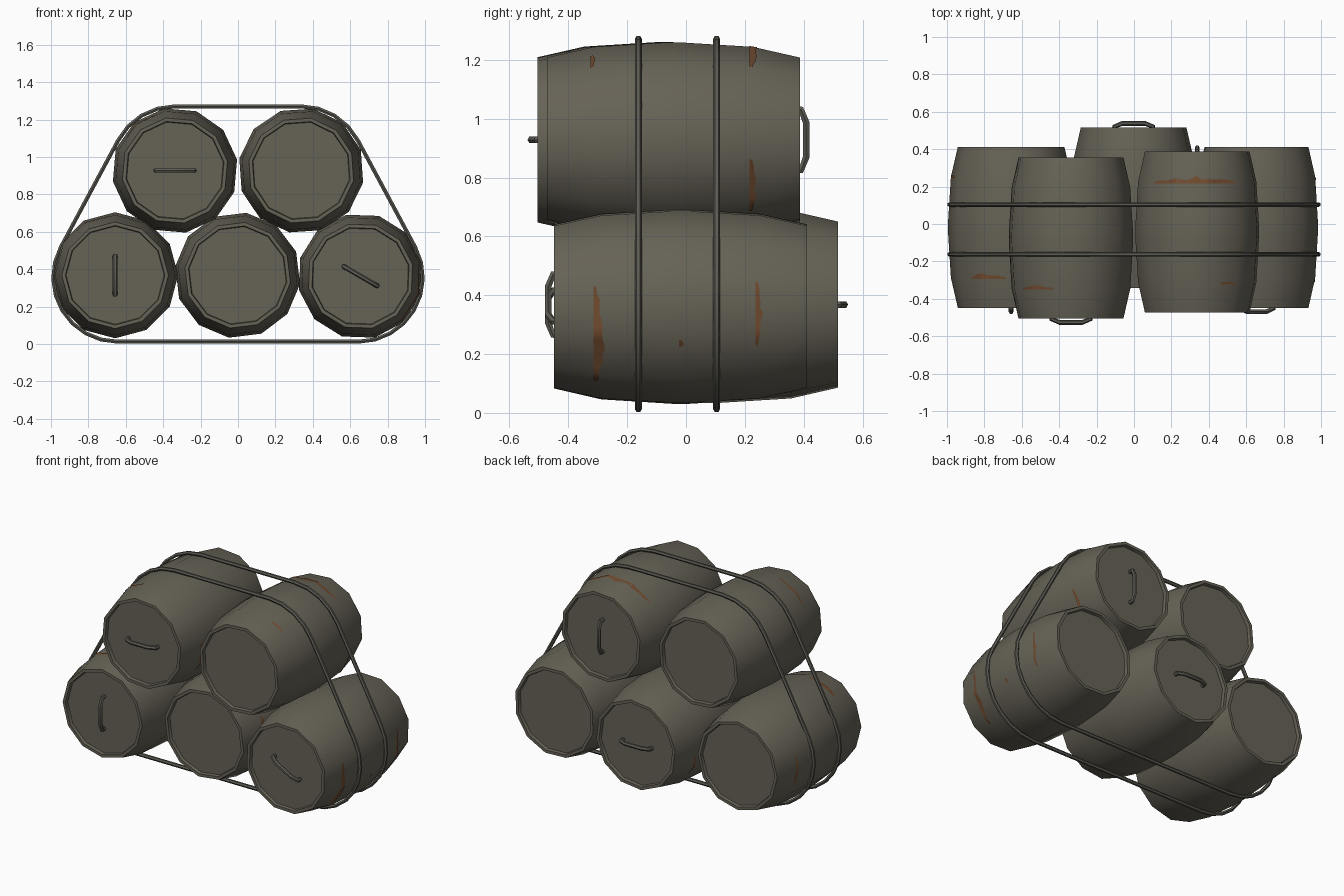
import bpy, bmesh, math, random
from math import sin, cos, radians, pi

if "Cube" in bpy.data.objects:
    bpy.data.objects.remove(bpy.data.objects["Cube"])

random.seed(4)
SIDES = 12
HALF = 0.43
# outer barrel profile: (offset along the barrel, radius)
PROFILE = [(-0.43, 0.285), (-0.27, 0.322), (-0.03, 0.337), (0.03, 0.337), (0.27, 0.322), (0.43, 0.285)]


def material(name, rgb):
    m = bpy.data.materials.new(name)
    m.diffuse_color = (*rgb, 1)
    m.use_nodes = True
    m.node_tree.nodes["Principled BSDF"].inputs["Base Color"].default_value = m.diffuse_color
    return m


BODY = material("drab olive metal", (0.132, 0.122, 0.093))
STEEL = material("dull grey metal", (0.105, 0.102, 0.085))
RUST = material("rust brown", (0.165, 0.070, 0.028))


def finish(bm, name, mat, smooth=35):
    bmesh.ops.recalc_face_normals(bm, faces=bm.faces)
    me = bpy.data.meshes.new(name)
    bm.to_mesh(me)
    bm.free()
    ob = bpy.data.objects.new(name, me)
    bpy.context.collection.objects.link(ob)
    me.materials.append(mat)
    bpy.ops.object.select_all(action='DESELECT')
    ob.select_set(True)
    bpy.context.view_layer.objects.active = ob
    bpy.ops.object.shade_smooth_by_angle(angle=radians(smooth))
    return ob


def barrel(name, x, y, z, phase):
    # bulging shell with a raised rim and a sunken lid at both ends
    inner = [(HALF, 0.266), (HALF - 0.02, 0.262)]
    prof = [(-o, r) for o, r in reversed(inner)] + PROFILE + inner
    bm = bmesh.new()
    rings = []
    for o, r in prof:
        rings.append([bm.verts.new((x + r * cos(radians(phase) + 2 * pi * i / SIDES), y + o,
                                    z + r * sin(radians(phase) + 2 * pi * i / SIDES)))
                      for i in range(SIDES)])
    for a, b in zip(rings, rings[1:]):
        for i in range(SIDES):
            j = (i + 1) % SIDES
            bm.faces.new((a[i], a[j], b[j], b[i]))
    bm.faces.new(rings[0])
    bm.faces.new(rings[-1])
    finish(bm, name, BODY)


def tube(name, pts, radius, closed, mat):
    cu = bpy.data.curves.new(name, 'CURVE')
    cu.dimensions = '3D'
    cu.bevel_depth = radius
    cu.bevel_resolution = 1
    cu.use_fill_caps = True
    sp = cu.splines.new('POLY')
    sp.points.add(len(pts) - 1)
    for p, c in zip(sp.points, pts):
        p.co = (*c, 1)
    sp.use_cyclic_u = closed
    ob = bpy.data.objects.new(name, cu)
    bpy.context.collection.objects.link(ob)
    bpy.ops.object.select_all(action='DESELECT')
    ob.select_set(True)
    bpy.context.view_layer.objects.active = ob
    bpy.ops.object.convert(target='MESH')
    ob = bpy.context.object
    ob.data.materials.clear()
    ob.data.materials.append(mat)
    bpy.ops.object.shade_smooth_by_angle(angle=radians(50))


def handle(name, x, y_end, z, angle, side):
    # bent bar standing off the lid
    shape = [(-0.103, -0.025), (-0.103, 0.004), (-0.06, 0.021), (0.06, 0.021), (0.103, 0.004), (0.103, -0.025)]
    a = radians(angle)
    tube(name, [(x + s * cos(a), y_end + side * h, z + s * sin(a)) for s, h in shape], 0.013, False, STEEL)


def skin_radius(off, deg, phase):
    for (o0, r0), (o1, r1) in zip(PROFILE, PROFILE[1:]):
        if o0 <= off <= o1:
            r = r0 + (r1 - r0) * (off - o0) / (o1 - o0)
    step = 360 / SIDES
    return r * cos(pi / SIDES) / cos(radians((deg - phase) % step - step / 2)) + 0.003


def rust(name, cx, cy, cz, phase, off, a0, a1, width):
    # thin ragged streak following the shell
    bm = bmesh.new()
    n = max(3, int((a1 - a0) / 4))
    rows = []
    for i in range(n + 1):
        d = a0 + (a1 - a0) * i / n
        w = width * sin(pi * (0.06 + 0.88 * i / n)) * random.uniform(0.4, 1.0)
        row = []
        for o in (off - 0.006, off + w):
            r = skin_radius(o, d, phase)
            row.append(bm.verts.new((cx + r * cos(radians(d)), cy + o, cz + r * sin(radians(d)))))
        rows.append(row)
    for p, q in zip(rows, rows[1:]):
        f = bm.faces.new((p[0], p[1], q[1], q[0]))
    me_obj = finish(bm, name, RUST)
    # make the streak face outward
    f = me_obj.data.polygons[0]
    if f.normal.x * (f.center.x - cx) + f.normal.z * (f.center.z - cz) < 0:
        me_obj.data.flip_normals()


# barrels: x, y, z, phase, front handle angle, back handle angle, rust streaks (offset, from, to, width)
STACK = {
    "lower_left_barrel": (-0.657, -0.018, 0.368, 0, 90, None,
                          [(-0.27, 95, 132, 0.03), (0.27, 165, 200, 0.02)]),
    "lower_middle_barrel": (-0.002, 0.087, 0.368, -8, None, 0,
                            [(-0.27, 5, 25, 0.02), (0.26, 190, 215, 0.02)]),
    "lower_right_barrel": (0.655, -0.018, 0.363, 13, -30, None,
                           [(-0.29, -54, 12, 0.035), (0.26, -25, 15, 0.02), (0.0, -25, -20, 0.015)]),
    "upper_left_barrel": (-0.337, -0.075, 0.928, 10, 0, None,
                          [(-0.27, 107, 145, 0.022), (-0.27, -30, 5, 0.02)]),
    "upper_right_barrel": (0.338, -0.043, 0.928, -11, None, 90,
                           [(0.265, 50, 136, 0.035), (-0.275, 50, 66, 0.015), (0.265, -50, -12, 0.02)]),
}
for name, (x, y, z, phase, front, back, streaks) in STACK.items():
    barrel(name, x, y, z, phase)
    if front is not None:
        handle(name + "_front_handle", x, y - HALF, z, front, -1)
    if back is not None:
        handle(name + "_back_handle", x, y + HALF, z, back, 1)
    for k, (off, a0, a1, w) in enumerate(streaks):
        rust(f"{name}_rust_{k}", x, y, z, phase, off, a0, a1, w)

# two straps wrapped around the whole stack
ARCS = [(0.645, 0.356, -90, 28), (0.338, 0.928, 28, 90), (-0.338, 0.928, 90, 152), (-0.645, 0.356, 152, 270)]
for label, y in (("front", -0.162), ("back", 0.104)):
    path = []
    for k, (cx, cz, a0, a1) in enumerate(ARCS):
        n = max(4, int((a1 - a0) / 14))
        for i in range(n + 1):
            a = radians(a0 + (a1 - a0) * i / n)
            path.append((cx + 0.343 * cos(a), y, cz + 0.343 * sin(a)))
    tube(label + "_strap", path, 0.012, True, STEEL)
